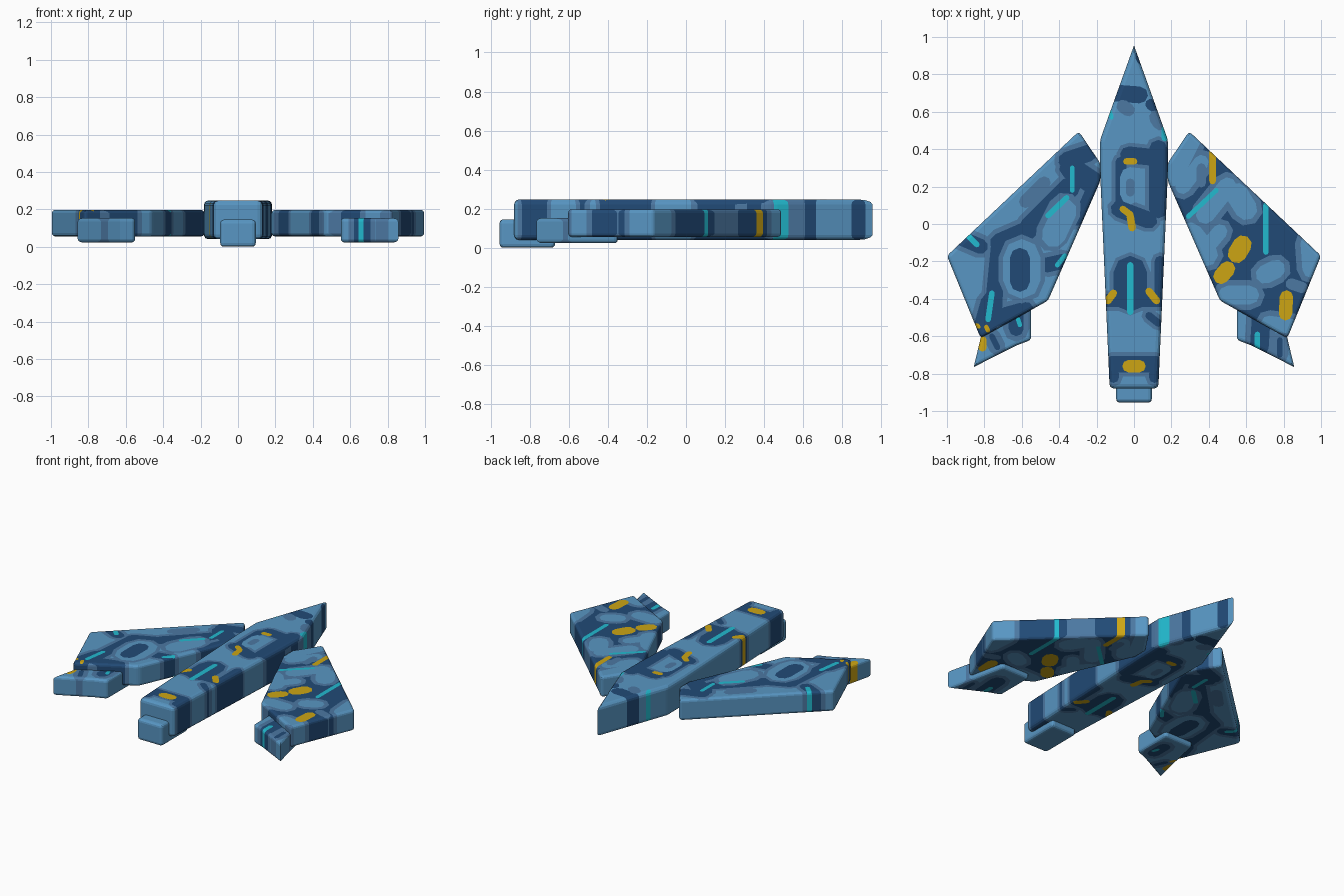
import bpy, bmesh, math
from mathutils import Vector


def linear(hexcode):
    out = []
    for i in (0, 2, 4):
        c = int(hexcode[i:i + 2], 16) / 255
        out.append(c / 12.92 if c <= 0.04045 else ((c + 0.055) / 1.055) ** 2.4)
    return (*out, 1)


# Five flat colours of the camouflage
PALETTE = [("light_blue", "5896C3"), ("mid_blue", "4C78A2"), ("dark_blue", "214A76"),
           ("cyan", "22BACF"), ("yellow", "CCA514")]
MATS = []
for name, code in PALETTE:
    m = bpy.data.materials.new(name)
    m.diffuse_color = linear(code)
    MATS.append(m)
L, M, D, C, Y = range(5)


def capsule(x1, y1, x2, y2, r):
    """Convex rounded stroke outline, counter-clockwise."""
    a = math.atan2(y2 - y1, x2 - x1)
    pts = []
    for cx, cy, start in ((x2, y2, a - math.pi / 2), (x1, y1, a + math.pi / 2)):
        for k in range(5):
            t = start + math.pi * (k + 0.02) / 4.04
            pts.append(Vector((cx + r * math.cos(t), cy + r * math.sin(t), 0)))
    return pts


def paint(bm, colour, stroke):
    """Cut a stroke straight through the part and colour the faces inside it."""
    pts = capsule(*stroke)
    x0, x1 = min(p.x for p in pts), max(p.x for p in pts)
    y0, y1 = min(p.y for p in pts), max(p.y for p in pts)
    faces = [f for f in bm.faces
             if min(v.co.x for v in f.verts) < x1 and max(v.co.x for v in f.verts) > x0
             and min(v.co.y for v in f.verts) < y1 and max(v.co.y for v in f.verts) > y0]
    for i, p in enumerate(pts):
        if not faces:
            return
        e = pts[(i + 1) % len(pts)] - p
        if e.length < 1e-4:
            continue
        no = Vector((e.y, -e.x, 0)).normalized()
        geom = list({g for f in faces for g in (f, *f.edges, *f.verts)})
        res = bmesh.ops.bisect_plane(bm, geom=geom, dist=1e-5, plane_co=p, plane_no=no)
        faces = [f for f in res["geom"] if isinstance(f, bmesh.types.BMFace)
                 and (f.calc_center_median() - p).dot(no) < 0]
    for f in faces:
        f.material_index = colour


def slab(name, outline, z0, z1, bevel=0.02, base=L, layers=()):
    """Bevelled plate from a plan outline, painted with layers of strokes."""
    bm = bmesh.new()
    face = bm.faces.new([bm.verts.new((x, y, z0)) for x, y in outline])
    ext = bmesh.ops.extrude_face_region(bm, geom=[face])
    for v in ext["geom"]:
        if isinstance(v, bmesh.types.BMVert):
            v.co.z = z1
    bmesh.ops.recalc_face_normals(bm, faces=bm.faces)
    edges = [e for e in bm.edges if 0.35 < e.calc_face_angle() < 1.9]
    bmesh.ops.bevel(bm, geom=edges, offset=bevel, segments=3, profile=0.5, affect="EDGES")
    for f in bm.faces:
        f.material_index = base
    for colour, halo, strokes in layers:
        if halo:
            for s in strokes:
                paint(bm, M, (*s[:4], s[4] + halo))
        for s in strokes:
            paint(bm, colour, s)
    me = bpy.data.meshes.new(name)
    bm.to_mesh(me)
    bm.free()
    for m in MATS:
        me.materials.append(m)
    ob = bpy.data.objects.new(name, me)
    bpy.context.collection.objects.link(ob)
    return ob


def mirrored(outline):
    return [(-x, y) for x, y in reversed(outline)]


# Fuselage
half = [(0.13, -0.88), (0.18, 0.25), (0.183, 0.445)]
slab("fuselage", half + [(0, 0.955)] + mirrored(half), 0.04, 0.247, 0.025, L, [
    (D, 0.0, [(0.05, 0.88, 0.04, 0.9, 0.035), (-0.1, 0.7, 0.03, 0.69, 0.045),
              (0.09, 0.64, 0.12, 0.62, 0.03)]),
    (M, 0.0, [(-0.06, 0.63, -0.03, 0.61, 0.035), (0.12, 0.57, 0.14, 0.54, 0.04)]),
    (D, 0.02, [(-0.03, 0.37, 0.16, 0.35, 0.045), (-0.07, 0.33, -0.07, 0.06, 0.03),
               (0.13, 0.4, 0.13, 0.08, 0.05), (-0.08, 0.08, 0.08, 0.02, 0.045),
               (-0.02, -0.26, -0.02, -0.38, 0.09), (-0.15, -0.41, 0.14, -0.41, 0.035),
               (0.14, -0.2, 0.14, -0.36, 0.03), (-0.12, -0.75, 0.12, -0.75, 0.045),
               (0.08, -0.49, 0.13, -0.53, 0.02), (-0.11, -0.82, -0.11, -0.8, 0.03),
               (0.11, -0.82, 0.11, -0.8, 0.03)]),
    (L, 0.0, [(-0.02, 0.25, -0.02, 0.16, 0.055)]),
    (M, 0.0, [(-0.02, 0.22, -0.02, 0.17, 0.024)]),
    (C, 0.0, [(-0.02, -0.22, -0.02, -0.47, 0.017), (-0.13, 0.6, -0.12, 0.57, 0.012),
              (0.165, 0.51, 0.165, 0.46, 0.018)]),
    (Y, 0.0, [(-0.04, 0.335, 0.0, 0.335, 0.018), (-0.06, 0.08, -0.02, 0.05, 0.018),
              (-0.02, 0.04, -0.01, -0.02, 0.02), (-0.14, -0.41, -0.11, -0.37, 0.02),
              (0.12, -0.41, 0.08, -0.36, 0.02), (-0.03, -0.76, 0.03, -0.76, 0.033)]),
])

# Rear nozzle
slab("rear_nozzle", [(-0.095, -0.955), (0.095, -0.955), (0.095, -0.67), (-0.095, -0.67)], 0.0, 0.145)

# Wings: one outline, mirrored, each with its own camouflage
wing = [(0.18, 0.23), (0.46, -0.41), (0.82, -0.61), (1.0, -0.17), (0.295, 0.495), (0.18, 0.325)]
slab("right_wing", wing, 0.055, 0.197, 0.018, D, [
    (L, 0.03, [(0.2, 0.26, 0.3, 0.46, 0.06), (0.26, 0.2, 0.36, 0.33, 0.04),
               (0.38, 0.05, 0.5, 0.2, 0.05), (0.55, 0.16, 0.6, 0.08, 0.06),
               (0.3, -0.06, 0.38, -0.16, 0.07), (0.5, -0.38, 0.62, -0.38, 0.05),
               (0.7, -0.27, 0.76, -0.24, 0.05), (0.94, -0.1, 0.95, -0.24, 0.05),
               (0.72, -0.53, 0.86, -0.55, 0.04), (0.41, -0.1, 0.46, -0.04, 0.04)]),
    (M, 0.0, [(0.36, 0.3, 0.36, 0.22, 0.025), (0.84, -0.32, 0.9, -0.34, 0.03)]),
    (C, 0.0, [(0.29, 0.04, 0.44, 0.18, 0.013), (0.705, 0.1, 0.705, -0.15, 0.015)]),
    (Y, 0.0, [(0.42, 0.4, 0.42, 0.23, 0.018), (0.55, -0.16, 0.58, -0.11, 0.05),
              (0.465, -0.28, 0.5, -0.24, 0.042), (0.815, -0.39, 0.81, -0.48, 0.036)]),
])
slab("left_wing", mirrored(wing), 0.055, 0.197, 0.018, L, [
    (D, 0.025, [(-0.36, 0.34, -0.24, 0.38, 0.045), (-0.34, 0.3, -0.22, 0.22, 0.06),
                (-0.34, 0.2, -0.56, -0.02, 0.055), (-0.56, -0.03, -0.72, -0.1, 0.05),
                (-0.96, -0.06, -0.82, -0.12, 0.04), (-0.72, -0.12, -0.75, -0.42, 0.045),
                (-0.38, -0.2, -0.47, -0.22, 0.04), (-0.76, -0.42, -0.8, -0.56, 0.06),
                (-0.76, -0.51, -0.58, -0.46, 0.045), (-0.22, 0.2, -0.3, 0.02, 0.03)]),
    (M, 0.0, [(-0.48, 0.22, -0.58, 0.12, 0.035), (-0.37, 0.08, -0.44, -0.06, 0.09),
              (-0.6, -0.18, -0.6, -0.3, 0.125)]),
    (L, 0.0, [(-0.37, 0.07, -0.43, -0.06, 0.065), (-0.6, -0.18, -0.6, -0.3, 0.1)]),
    (D, 0.0, [(-0.61, -0.18, -0.61, -0.31, 0.053)]),
    (C, 0.0, [(-0.33, 0.3, -0.33, 0.18, 0.013), (-0.36, 0.14, -0.46, 0.045, 0.015),
              (-0.89, -0.06, -0.84, -0.11, 0.015), (-0.37, -0.17, -0.41, -0.22, 0.013),
              (-0.76, -0.37, -0.78, -0.51, 0.015)]),
    (Y, 0.0, [(-0.79, -0.55, -0.78, -0.57, 0.012), (-0.84, -0.54, -0.83, -0.55, 0.01)]),
])

# Rear flaps tucked under the wing tips
flap = [(0.55, -0.62), (0.63, -0.65), (0.857, -0.765), (0.82, -0.61), (0.765, -0.35), (0.55, -0.35)]
slab("right_rear_flap", flap, 0.023, 0.153, 0.018, L, [
    (D, 0.03, [(0.68, -0.5, 0.67, -0.66, 0.05), (0.78, -0.62, 0.78, -0.7, 0.015)]),
    (C, 0.0, [(0.66, -0.59, 0.66, -0.66, 0.015)]),
])
slab("left_rear_flap", mirrored(flap), 0.023, 0.153, 0.018, L, [
    (D, 0.03, [(-0.63, -0.46, -0.63, -0.56, 0.04), (-0.76, -0.6, -0.73, -0.66, 0.015)]),
    (C, 0.0, [(-0.62, -0.51, -0.61, -0.54, 0.012)]),
    (Y, 0.0, [(-0.81, -0.62, -0.81, -0.66, 0.022), (-0.79, -0.55, -0.78, -0.57, 0.012)]),
])
